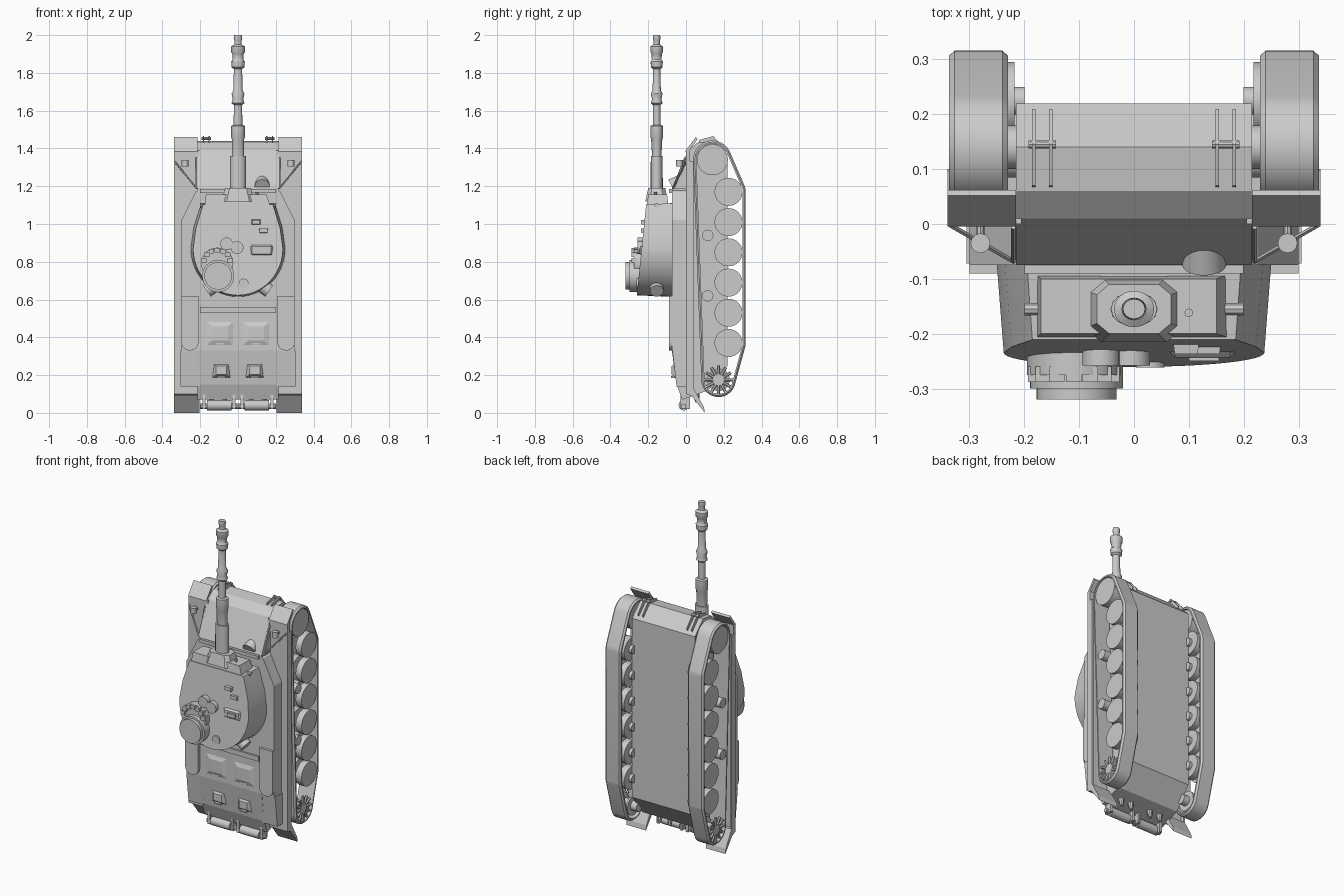
import bpy, bmesh, math
from mathutils import Vector, Matrix

if "Cube" in bpy.data.objects:
    bpy.data.objects.remove(bpy.data.objects["Cube"])

def make(name, bm, smooth=False, bevel=0, mirror=False):
    bmesh.ops.recalc_face_normals(bm, faces=bm.faces)
    me = bpy.data.meshes.new(name)
    bm.to_mesh(me)
    bm.free()
    ob = bpy.data.objects.new(name, me)
    bpy.context.collection.objects.link(ob)
    if bevel:
        m = ob.modifiers.new("bevel", 'BEVEL')
        m.width, m.segments, m.limit_method = bevel, 1, 'ANGLE'
    if mirror:
        ob.modifiers.new("mirror", 'MIRROR')
    if smooth:
        bpy.ops.object.select_all(action='DESELECT')
        ob.select_set(True)
        bpy.context.view_layer.objects.active = ob
        bpy.ops.object.shade_smooth_by_angle(angle=math.radians(35))
    return ob

def loft(name, a, b, **kw):
    """Closed solid between two matching loops."""
    bm = bmesh.new()
    va, vb = [bm.verts.new(p) for p in a], [bm.verts.new(p) for p in b]
    n = len(a)
    for i in range(n):
        j = (i + 1) % n
        bm.faces.new((va[i], va[j], vb[j], vb[i]))
    bm.faces.new(va)
    bm.faces.new(vb)
    return make(name, bm, **kw)

def prism_x(name, prof, x0, x1, **kw):
    return loft(name, [(x0, y, z) for y, z in prof], [(x1, y, z) for y, z in prof], **kw)

def prism_y(name, prof, y0, y1, **kw):
    return loft(name, [(x, y0, z) for x, z in prof], [(x, y1, z) for x, z in prof], **kw)

def box(name, x0, x1, y0, y1, z0, z1, **kw):
    return prism_x(name, [(y0, z0), (y1, z0), (y1, z1), (y0, z1)], x0, x1, **kw)

def rod(name, a, b, r, r2=None, seg=20, **kw):
    a, b = Vector(a), Vector(b)
    d = b - a
    bm = bmesh.new()
    bmesh.ops.create_cone(bm, cap_ends=True, segments=seg, radius1=r, radius2=r if r2 is None else r2,
                          depth=d.length, matrix=Matrix.Translation((a + b) / 2) @ d.to_track_quat('Z', 'Y').to_matrix().to_4x4())
    kw.setdefault("smooth", True)
    return make(name, bm, **kw)

def frustum(name, cx, cz, w, h, y0, y1, k=0.55, dz=0.0, **kw):
    c = [(-1, -1), (1, -1), (1, 1), (-1, 1)]
    return loft(name, [(cx + s * w, y0, cz + t * h) for s, t in c],
                [(cx + s * w * k, y1, cz + dz + t * h * k) for s, t in c], **kw)

# --- Hull ---
prism_x("hull_body", [(-.075, 1.19), (.01, 1.39), (.06, 1.43), (.14, 1.44), (.22, 1.36), (.22, .25),
                      (.12, .12), (-.02, .07), (-.05, .15), (-.075, .33)], -.215, .215)
prism_y("side_sponson", [(.2, 1.19), (.225, 1.17), (.30, 1.02), (.30, .33), (.2, .33)], -.075, .005, mirror=True)
prism_x("rear_side_bin", [(-.072, .33), (-.05, .14), (.005, .14), (.005, .33)], .2, .305, mirror=True)
arc = [(.255 + .045 * math.cos(math.pi * t / 8), .37 - .04 * math.sin(math.pi * t / 8)) for t in range(9)]
prism_y("rear_deck_bulge", [(.21, .62), (.30, .62)] + arc, -.09, -.06, mirror=True)

# --- Fenders and mud flaps ---
box("fender", .205, .34, 0, .02, .1, 1.39, mirror=True)
box("fender_skirt", .33, .34, 0, .04, .13, 1.33, mirror=True)
prism_x("front_mud_flap", [(-.005, 1.385), (.052, 1.46), (.062, 1.45), (.015, 1.385)], .215, .34, mirror=True)
prism_x("rear_mud_flap", [(.0, .1), (.03, .09), (.1, .0), (.095, .03), (.04, .13), (.0, .13)], .205, .34, mirror=True)

# --- Tracks: belt wrapped around the wheels ---
wheel_z = [1.17, 1.01, .85, .69, .53, .37]
circles = [(.225, z, .074) for z in wheel_z] + [(.14, 1.34, .085), (.172, .175, .074)]
belt = {0: [], .008: [], .017: []}
for i in range(72):
    c, s = math.cos(i * math.tau / 72), math.sin(i * math.tau / 72)
    y, z, r = max(circles, key=lambda q: q[0] * c + q[1] * s + q[2])
    for t in belt:
        belt[t].append((y + (r + t) * c, z + (r + t) * s))
bm = bmesh.new()
rings = [[bm.verts.new((x, y, z)) for y, z in belt[t]]
         for x, t in ((.23, 0), (.23, .008), (.24, .017), (.327, .017), (.337, .008), (.337, 0))]
for k in range(6):
    a, b = rings[k], rings[(k + 1) % 6]
    for i in range(72):
        j = (i + 1) % 72
        bm.faces.new((a[i], a[j], b[j], b[i]))
make("track", bm, smooth=True, mirror=True)

# --- Running gear ---
for z in wheel_z:
    rod("road_wheel_outer", (.29, .225, z), (.33, .225, z), .074, seg=32, mirror=True)
    rod("road_wheel_inner", (.218, .225, z), (.26, .225, z), .07, seg=32, mirror=True)
    rod("wheel_axle", (.2, .225, z), (.3, .225, z), .025, mirror=True)
rod("idler_wheel", (.24, .14, 1.34), (.33, .14, 1.34), .082, seg=32, mirror=True)
rod("idler_axle", (.2, .14, 1.34), (.25, .14, 1.34), .04, mirror=True)
rod("sprocket_hub", (.2, .172, .175), (.33, .172, .175), .03, mirror=True)
for x in (.24, .315):
    rod("sprocket_disc", (x, .172, .175), (x + .01, .172, .175), .06, seg=24, mirror=True)
for i in range(12):
    a = i * math.tau / 12
    c, s = math.cos(a), math.sin(a)
    rod("sprocket_tooth", (.325, .172 + .03 * c, .175 + .03 * s), (.325, .172 + .076 * c, .175 + .076 * s),
        .008, seg=6, mirror=True)
for z in (.94, .62):
    rod("return_roller", (.2, .115, z), (.335, .115, z), .03, mirror=True)

# --- Turret ---
half = [(.25 * math.sin(math.pi * t / 24), .87 - .255 * math.cos(math.pi * t / 24)) for t in range(13)]
half += [(.235, .98), (.195, 1.11)]
outline = half + [(-x, z) for x, z in reversed(half[1:])]
roof = lambda z: -.26 + .1 * (z - .62)
loft("turret", [(x, -.075, z) for x, z in outline],
     [(x * .95, roof(z), .86 + (z - .86) * .97) for x, z in outline], smooth=True)
rod("turret_ring", (0, -.06, .87), (0, -.085, .87), .24, seg=40)
loft("mantlet_plate", [(x, y, 1.07) for x, y in ((-.18, -.09), (.18, -.09), (.18, -.21), (-.18, -.21))],
     [(x, y, 1.155) for x, y in ((-.17, -.1), (.15, -.1), (.15, -.2), (-.17, -.2))])
oct_ = [(-.09, -.12), (-.06, -.095), (.06, -.095), (.09, -.12), (.09, -.19), (.06, -.215), (-.06, -.215), (-.09, -.19)]
loft("mantlet_block", [(x, y, 1.12) for x, y in oct_],
     [(x * .75, -.155 + (y + .155) * .75, 1.19) for x, y in oct_])
rod("coaxial_port", (.1, -.162, 1.14), (.1, -.162, 1.17), .008, seg=8)
for s in (-1, 1):
    rod("turret_lug", (s * .165, -.155, 1.1), (s * .2, -.155, 1.1), .012, seg=10)
    rod("turret_side_port", (s * .13, -.155, .67), (s * .165, -.155, .645), .036, seg=24)

# --- Gun barrel: stepped lathe profile (z, radius) ---
steps = [(1.15, .043), (1.36, .042), (1.36, .033), (1.45, .033), (1.46, .037), (1.52, .036), (1.525, .023), (1.63, .022),
         (1.64, .034), (1.66, .028), (1.69, .034), (1.71, .024), (1.82, .022), (1.83, .034), (1.86, .036), (1.87, .029),
         (1.9, .03), (1.91, .037), (1.94, .037), (1.95, .02), (1.97, .018), (1.98, .023), (2.0, .02)]
bm = bmesh.new()
rings = [[bm.verts.new((r * math.cos(i * math.tau / 16),
                        -.155 + r * (.75 if z < 1.4 else .9) * math.sin(i * math.tau / 16), z)) for i in range(16)]
         for z, r in steps]
for a, b in zip(rings, rings[1:]):
    for i in range(16):
        bm.faces.new((a[i], a[(i + 1) % 16], b[(i + 1) % 16], b[i]))
bm.faces.new(rings[0])
bm.faces.new(rings[-1])
make("gun_barrel", bm, smooth=True)

# --- Turret roof fittings ---
rod("cupola_ring", (-.11, -.22, .79), (-.11, -.275, .79), .085, seg=32)
rod("cupola_hatch_base", (-.105, -.23, .725), (-.105, -.3, .725), .085, seg=32)
rod("cupola_hatch_top", (-.105, -.29, .725), (-.105, -.32, .725), .073, seg=32)
for i in range(7):
    a = math.radians(15 + 25 * i)
    x, z = -.11 + .072 * math.cos(a), .79 + .072 * math.sin(a)
    box("periscope", x - .014, x + .014, -.288, -.26, z - .012, z + .012)
rod("roof_cap_left", (-.06, -.2, .895), (-.06, -.258, .895), .034)
rod("roof_cap_right", (-.005, -.2, .875), (-.005, -.258, .875), .034)
rod("roof_vent", (.03, -.22, .685), (.03, -.262, .685), .026)
box("loader_hatch", .06, .19, -.243, -.2, .825, .895, bevel=.015)
box("loader_hatch_block", .10, .155, -.25, -.2, .845, .87)
for x, z in ((.095, 1.01), (.135, .965)):
    frustum("roof_sight", x, z, .026, .014, -.2, -.237, k=.8)

# --- Engine deck ---
box("deck_crossbar", -.2, .2, -.085, -.06, .53, .56)
frustum("upper_grille", .095, .42, .085, .075, -.07, -.084, k=.5, mirror=True)
frustum("lower_grille", .088, .225, .056, .045, -.045, -.076, k=.5, mirror=True)
for x, z in ((.095, .365), (.088, .19)):
    box("grille_handle", x - .022, x + .022, -.08, -.05, z - .004, z + .004, mirror=True)

# --- Rear rollers and brackets ---
rod("rear_roller", (.035, -.012, .04), (.165, -.012, .04), .027, mirror=True)
for x in (.02, .18):
    box("roller_bracket", x - .008, x + .008, -.03, .02, .02, .1, mirror=True)
    rod("roller_pin", (x - .02, -.012, .035), (x + .02, -.012, .035), .014, seg=10, mirror=True)
for x in (.07, .14):
    rod("rear_tow_stub", (x, .05, .12), (x, .06, .055), .022, .01, seg=8, mirror=True)

# --- Front: lamps, guards, driver hatch, tow hooks ---
rod("headlamp", (.28, -.035, 1.305), (.28, -.035, 1.34), .018, seg=12, mirror=True)
rod("headlamp_stem", (.28, -.035, 1.32), (.28, .005, 1.32), .007, seg=8, mirror=True)
rod("lamp_guard_bar", (.22, -.068, 1.19), (.335, -.002, 1.33), .005, seg=6, mirror=True)
rod("lamp_guard_brace", (.22, -.068, 1.19), (.22, -.005, 1.35), .005, seg=6, mirror=True)
prism_x("fender_gusset", [(-.065, 1.185), (.0, 1.32), (.005, 1.185)], .215, .223, mirror=True)
rod("driver_hatch", (.128, -.075, 1.2), (.128, -.01, 1.235), .04, .032)
box("driver_periscope", .108, .15, -.04, -.015, 1.2, 1.25)
prism_x("front_stowage_box", [(-.08, 1.17), (-.05, 1.215), (.0, 1.225), (.015, 1.19)], -.185, -.045, bevel=.006)
box("deck_front_ledge", -.2, .2, -.09, -.06, 1.165, 1.185)
for x in (.152, .183):
    prism_x("tow_hook", [(.065, 1.42), (.07, 1.445), (.145, 1.465), (.21, 1.39), (.2, 1.37)], x - .003, x + .003, mirror=True)
rod("tow_hook_pin", (.142, .145, 1.452), (.192, .145, 1.452), .008, seg=10, mirror=True)
